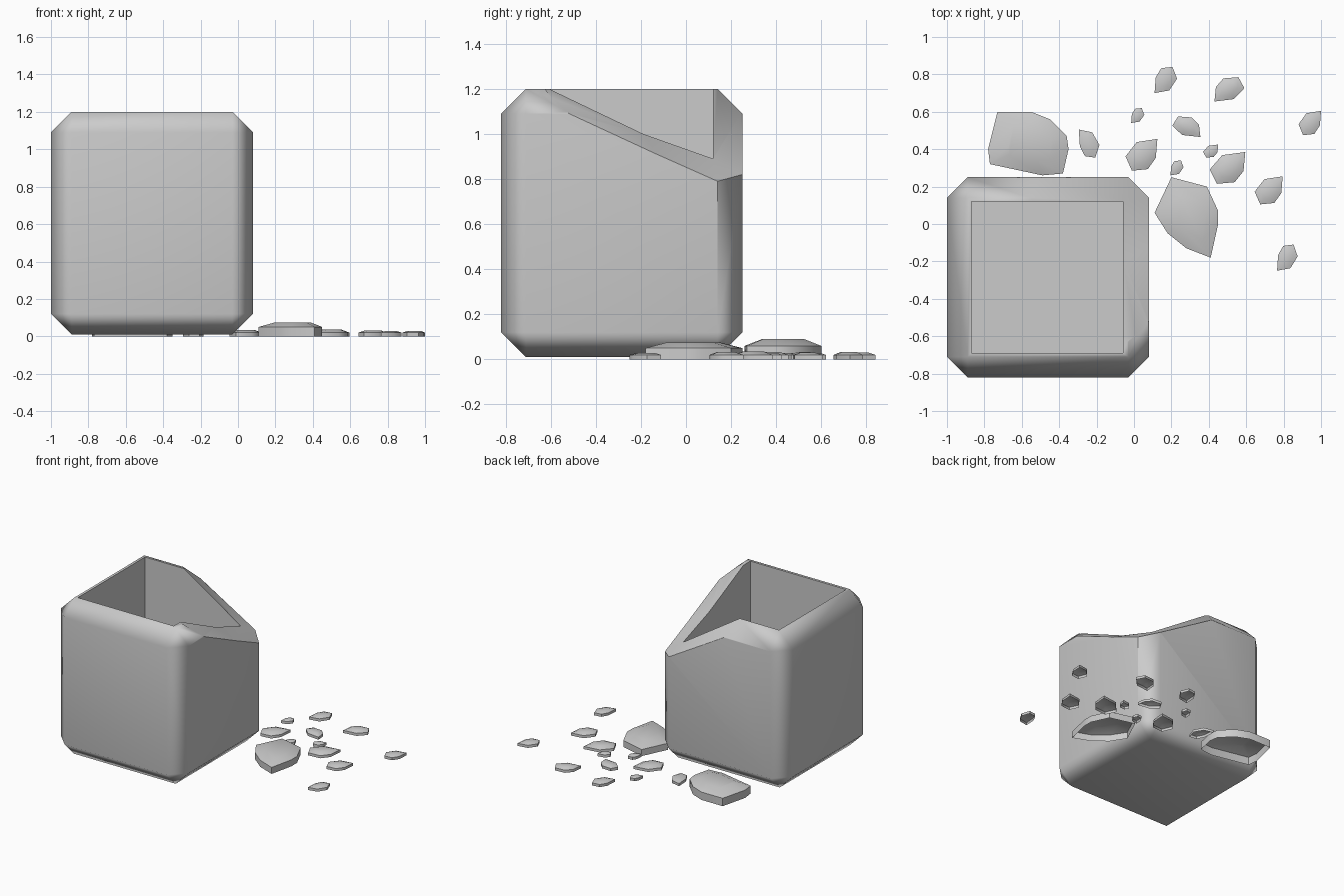
import bpy, bmesh, math
from mathutils import Vector, Matrix

default_cube = bpy.data.objects.get("Cube")
if default_cube:
    bpy.data.objects.remove(default_cube, do_unlink=True)

stone = bpy.data.materials.new("grey_stone")
stone.use_nodes = True
stone_colour = (0.6, 0.6, 0.6, 1)
stone.diffuse_color = stone_colour
stone.node_tree.nodes["Principled BSDF"].inputs["Base Color"].default_value = stone_colour


def make_object(name, bm):
    bmesh.ops.recalc_face_normals(bm, faces=bm.faces)
    mesh = bpy.data.meshes.new(name)
    bm.to_mesh(mesh)
    bm.free()
    mesh.materials.append(stone)
    obj = bpy.data.objects.new(name, mesh)
    bpy.context.collection.objects.link(obj)
    return obj


def make_active(obj):
    bpy.ops.object.select_all(action='DESELECT')
    obj.select_set(True)
    bpy.context.view_layer.objects.active = obj


def box(name, low, high, chamfer=0):
    low, high = Vector(low), Vector(high)
    bm = bmesh.new()
    bmesh.ops.create_cube(bm, size=1, matrix=Matrix.Translation((low + high) / 2)
                          @ Matrix.Diagonal((high - low).to_4d()))
    if chamfer:
        bmesh.ops.bevel(bm, geom=bm.edges[:], offset=chamfer, segments=1,
                        profile=0.5, affect='EDGES')
    return make_object(name, bm)


def subtract(target, cutter):
    cutter.hide_render = True
    modifier = target.modifiers.new("cut", 'BOOLEAN')
    modifier.operation = 'DIFFERENCE'
    modifier.solver = 'EXACT'
    modifier.object = cutter
    make_active(target)
    bpy.ops.object.modifier_apply(modifier=modifier.name)
    bpy.data.objects.remove(cutter, do_unlink=True)


def break_cutter(stations, centre):
    """Sloping fracture surface, widened on both sides and extruded upward."""
    bm = bmesh.new()
    verts = {}

    def vert(point):
        key = tuple(round(c, 4) for c in point)
        if key not in verts:
            verts[key] = bm.verts.new(key)
        return verts[key]

    rows = []
    for inner, outer in stations:
        inner, outer = Vector(inner), Vector(outer)
        inward = inner.lerp(Vector((*centre, inner.z)), 0.2)
        rows.append([vert(p) for p in (inward, inner, outer, outer * 2 - inner)])
    for a, b in zip(rows, rows[1:]):
        for i in range(len(a) - 1):
            corners = list(dict.fromkeys((a[i], a[i + 1], b[i + 1], b[i])))
            if len(corners) > 2:
                bm.faces.new(corners)
    bmesh.ops.triangulate(bm, faces=bm.faces[:])
    lid = bmesh.ops.extrude_face_region(bm, geom=bm.faces[:])["geom"]
    for v in lid:
        if isinstance(v, bmesh.types.BMVert):
            v.co.z = 1.6
    return make_object("break_cutter", bm)


def shard(name, outline, wall, crown):
    """Hollow chip: upright rim, sloping shoulder and flat crown, open below."""
    middle = sum((Vector(p) for p in outline), Vector((0, 0))) / len(outline)
    bm = bmesh.new()
    rings = []
    for scale, z in ((1, 0), (1, wall), (0.55, crown)):
        points = [middle.lerp(Vector(p), scale) for p in outline]
        rings.append([bm.verts.new((p.x, p.y, z)) for p in points])
    for a, b in zip(rings, rings[1:]):
        for i in range(len(a)):
            bm.faces.new((a[i - 1], a[i], b[i], b[i - 1]))
    bm.faces.new(rings[-1])
    obj = make_object(name, bm)
    make_active(obj)
    bpy.ops.object.shade_smooth_by_angle(angle=math.radians(50))


# Chamfered pot with a square hollow
pot = box("broken_pot", (-1, -0.82, 0.01), (0.08, 0.25, 1.2), chamfer=0.11)
subtract(pot, box("hollow_cutter", (-0.87, -0.69, 0.14), (-0.06, 0.12, 1.4)))

# Broken corner, as inner and outer points along the fracture
inner_corner = (-0.06, 0.12, 0.89)
subtract(pot, break_cutter([
    ((-0.06, -0.65, 1.22), (0.08, -0.54, 1.1)),
    ((-0.06, -0.19, 1.0), (0.08, -0.13, 0.91)),
    (inner_corner, (0.08, 0.14, 0.79)),
    (inner_corner, (-0.03, 0.25, 0.82)),
    ((-0.57, 0.12, 1.22), (-0.51, 0.25, 1.1)),
], centre=(-0.4, -0.3)))
make_active(pot)
bpy.ops.object.shade_smooth_by_angle(angle=math.radians(50))
weighted = pot.modifiers.new("flat_panels", 'WEIGHTED_NORMAL')
weighted.keep_sharp = True

# Two large fallen pieces
shard("large_side_shard", [(0.11, 0.06), (0.2, 0.25), (0.39, 0.2), (0.45, 0.07),
      (0.45, 0), (0.41, -0.18), (0.28, -0.13), (0.18, -0.05)], wall=0.05, crown=0.075)
shard("large_back_shard", [(-0.78, 0.4), (-0.73, 0.6), (-0.55, 0.6), (-0.45, 0.56),
      (-0.36, 0.47), (-0.35, 0.4), (-0.38, 0.27), (-0.49, 0.26), (-0.77, 0.32)],
      wall=0.06, crown=0.09)

# Small chips: centre, width, depth, and mirroring of one shared outline
chip_outline = [(-0.9, 0.2), (-0.4, 0.9), (0.6, 1), (1, 0.1), (0.3, -0.8), (-1, -1)]
chips = [
    (0.17, 0.77, 0.12, 0.14, 1, 1),
    (0.51, 0.72, 0.16, 0.13, 1, 1),
    (0.02, 0.58, 0.07, 0.08, 1, 1),
    (0.28, 0.52, 0.15, 0.11, -1, 1),
    (0.94, 0.54, 0.12, 0.13, -1, -1),
    (-0.24, 0.43, 0.11, 0.15, 1, -1),
    (0.04, 0.37, 0.17, 0.17, -1, -1),
    (0.41, 0.39, 0.08, 0.07, -1, -1),
    (0.23, 0.3, 0.07, 0.08, 1, 1),
    (0.5, 0.3, 0.19, 0.17, -1, -1),
    (0.72, 0.18, 0.15, 0.15, -1, -1),
    (0.82, -0.18, 0.11, 0.14, 1, 1),
]
for number, (x, y, width, depth, flip_x, flip_y) in enumerate(chips, 1):
    outline = [(x + px * flip_x * width / 2, y + py * flip_y * depth / 2)
               for px, py in chip_outline]
    shard(f"small_chip_{number}", outline, wall=0.02, crown=0.02 + width * 0.08)
